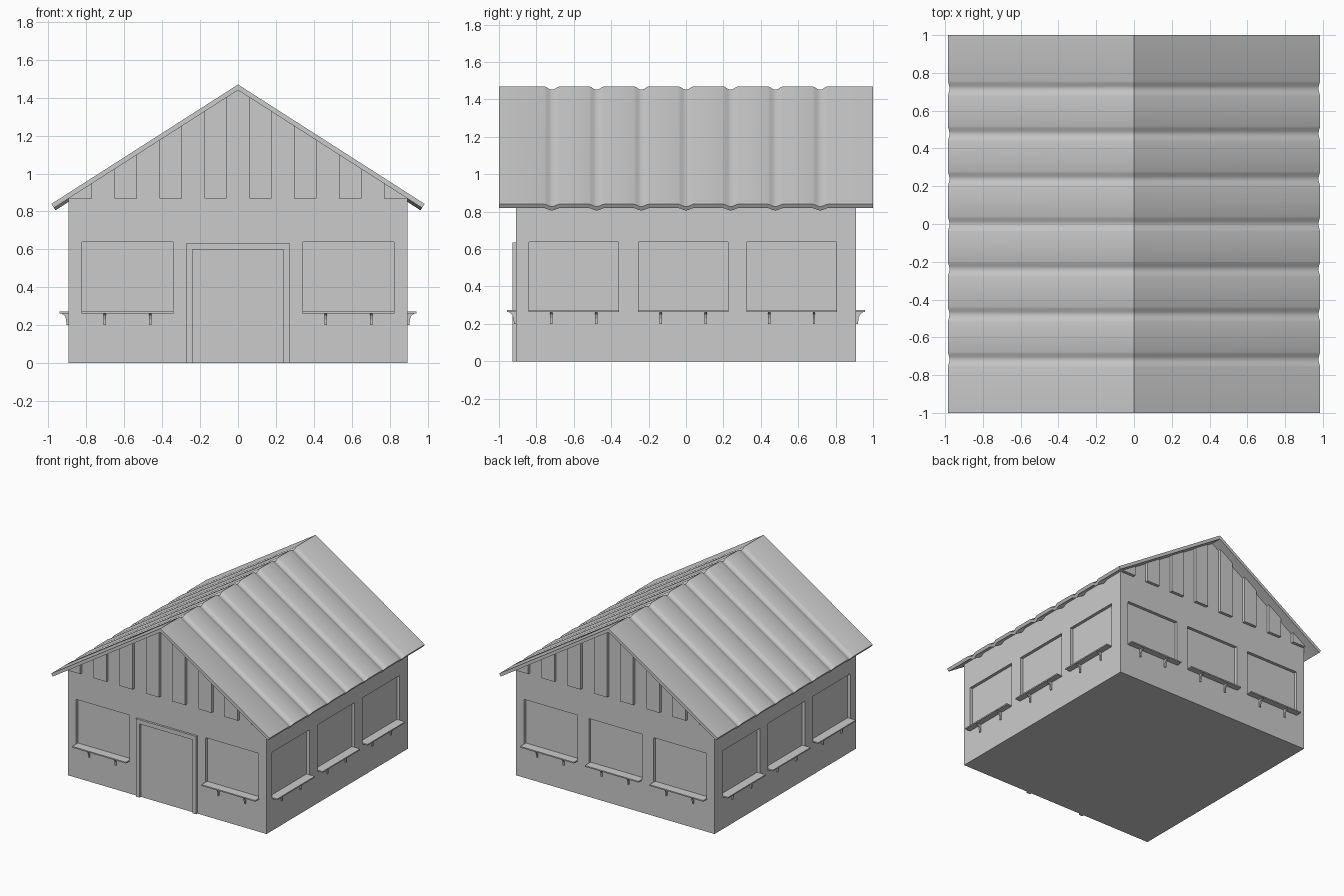
import bpy, bmesh, math
from mathutils import Matrix, Vector

if "Cube" in bpy.data.objects:
    bpy.data.objects.remove(bpy.data.objects["Cube"])

grey = bpy.data.materials.new("plain grey")
grey.diffuse_color = (0.6, 0.6, 0.6, 1)
grey.use_nodes = True
grey.node_tree.nodes["Principled BSDF"].inputs["Base Color"].default_value = grey.diffuse_color

HX, HY = 0.895, 0.91          # wall half sizes
SLOPE = 0.64                  # roof rise per unit


def finish(bm, name):
    bmesh.ops.recalc_face_normals(bm, faces=bm.faces[:])
    me = bpy.data.meshes.new(name)
    bm.to_mesh(me)
    bm.free()
    me.materials.append(grey)
    ob = bpy.data.objects.new(name, me)
    bpy.context.collection.objects.link(ob)
    return ob


def prism(bm, pts, a, b, m=Matrix()):
    """Join two copies of a polygon; each point is a function of depth."""
    lo = [bm.verts.new(m @ Vector(p(a))) for p in pts]
    hi = [bm.verts.new(m @ Vector(p(b))) for p in pts]
    n = len(pts)
    bm.faces.new(lo)
    bm.faces.new(hi[::-1])
    for i in range(n):
        j = (i + 1) % n
        bm.faces.new((lo[i], hi[i], hi[j], lo[j]))


def along_y(poly):
    return [lambda t, p=p: (p[0], t, p[1]) for p in poly]


def along_x(poly):
    return [lambda t, p=p: (t, p[0], p[1]) for p in poly]


def box(bm, x0, x1, y0, y1, z0, z1, m=Matrix()):
    prism(bm, along_y([(x0, z0), (x1, z0), (x1, z1), (x0, z1)]), y0, y1, m)


# walls with gable ends
bm = bmesh.new()
prism(bm, along_y([(-HX, 0), (HX, 0), (HX, 0.87), (0, 1.443), (-HX, 0.87)]), -HY, HY)
walls = finish(bm, "walls")

# window recesses, sills and brackets on each wall
cut, sills, brackets = bmesh.new(), bmesh.new(), bmesh.new()
layout = [(0, HY, (-0.583, 0.583)),
          (90, HX, (-0.6, -0.015, 0.565)),
          (180, HY, (-0.583, 0, 0.583)),
          (270, HX, (-0.565, 0.015, 0.6))]
for angle, d, centres in layout:
    m = Matrix.Rotation(math.radians(angle), 4, 'Z')
    for c in centres:
        box(cut, c - 0.24, c + 0.24, -d - 0.1, -d + 0.025, 0.27, 0.638, m)
        box(sills, c - 0.242, c + 0.242, -d - 0.048, -d + 0.025, 0.263, 0.273, m)
        prof = [(0.005, 0.2), (-0.01, 0.2), (-0.012, 0.23), (-0.02, 0.25),
                (-0.038, 0.264), (0.005, 0.264)]
        for s in (-0.12, 0.12):
            prism(brackets, along_x([(-d + y, z) for y, z in prof]),
                  c + s - 0.006, c + s + 0.006, m)
finish(sills, "window_sills")
finish(brackets, "sill_brackets")
cutter = finish(cut, "window_cutter")
cutter.hide_render = True
mod = walls.modifiers.new("windows", 'BOOLEAN')
mod.object = cutter
mod.operation = 'DIFFERENCE'
mod.solver = 'EXACT'
bpy.context.view_layer.objects.active = walls
bpy.ops.object.modifier_apply(modifier=mod.name)
bpy.data.objects.remove(cutter)

# door frame
bm = bmesh.new()
frame = [(-0.272, 0), (-0.272, 0.635), (0.272, 0.635), (0.272, 0),
         (0.24, 0), (0.24, 0.6), (-0.24, 0.6), (-0.24, 0)]
prism(bm, along_y(frame), -HY - 0.017, -HY + 0.005)
finish(bm, "door_frame")

# raised gable boards, every second plank, front and back
bm = bmesh.new()
for side in (-1, 1):
    for i in range(-7, 8, 2):
        x0, x1 = i * 0.1185 - 0.059, i * 0.1185 + 0.059
        poly = [(x0, 0.868), (x1, 0.868),
                (x1, 1.443 - SLOPE * abs(x1)), (x0, 1.443 - SLOPE * abs(x0))]
        prism(bm, along_y(poly), side * (HY - 0.01), side * (HY + 0.024))
finish(bm, "gable_boards")

# roof sheet with grooves running down both slopes
section = [(-1.0, 0)]
for k in range(-3, 4):
    c = k * 0.239
    section += [(c + o, h) for o, h in ((-0.04, 0), (-0.028, 0.004), (-0.014, 0.012),
                                        (0, 0.015), (0.014, 0.012), (0.028, 0.004), (0.04, 0))]
section.append((1.0, 0))
NX, NZ = 0.54, 0.842


def strip(y, d):
    eave = (0.985 - NX * d, 0.84 - NZ * d)
    return [(-eave[0], y, eave[1]), (0, y, 1.47 - d / NZ), (eave[0], y, eave[1])]


bm = bmesh.new()
rings = []
for y, h in section:
    ring = strip(y, h) + strip(y, h + 0.025)[::-1]
    rings.append([bm.verts.new(p) for p in ring])
for a, b in zip(rings, rings[1:]):
    for i in range(6):
        j = (i + 1) % 6
        bm.faces.new((a[i], a[j], b[j], b[i]))
for r in (rings[0], rings[-1]):
    bm.faces.new((r[0], r[1], r[4], r[5]))
    bm.faces.new((r[1], r[2], r[3], r[4]))
roof = finish(bm, "roof")
bpy.ops.object.select_all(action='DESELECT')
roof.select_set(True)
bpy.context.view_layer.objects.active = roof
bpy.ops.object.shade_smooth_by_angle(angle=math.radians(40))
